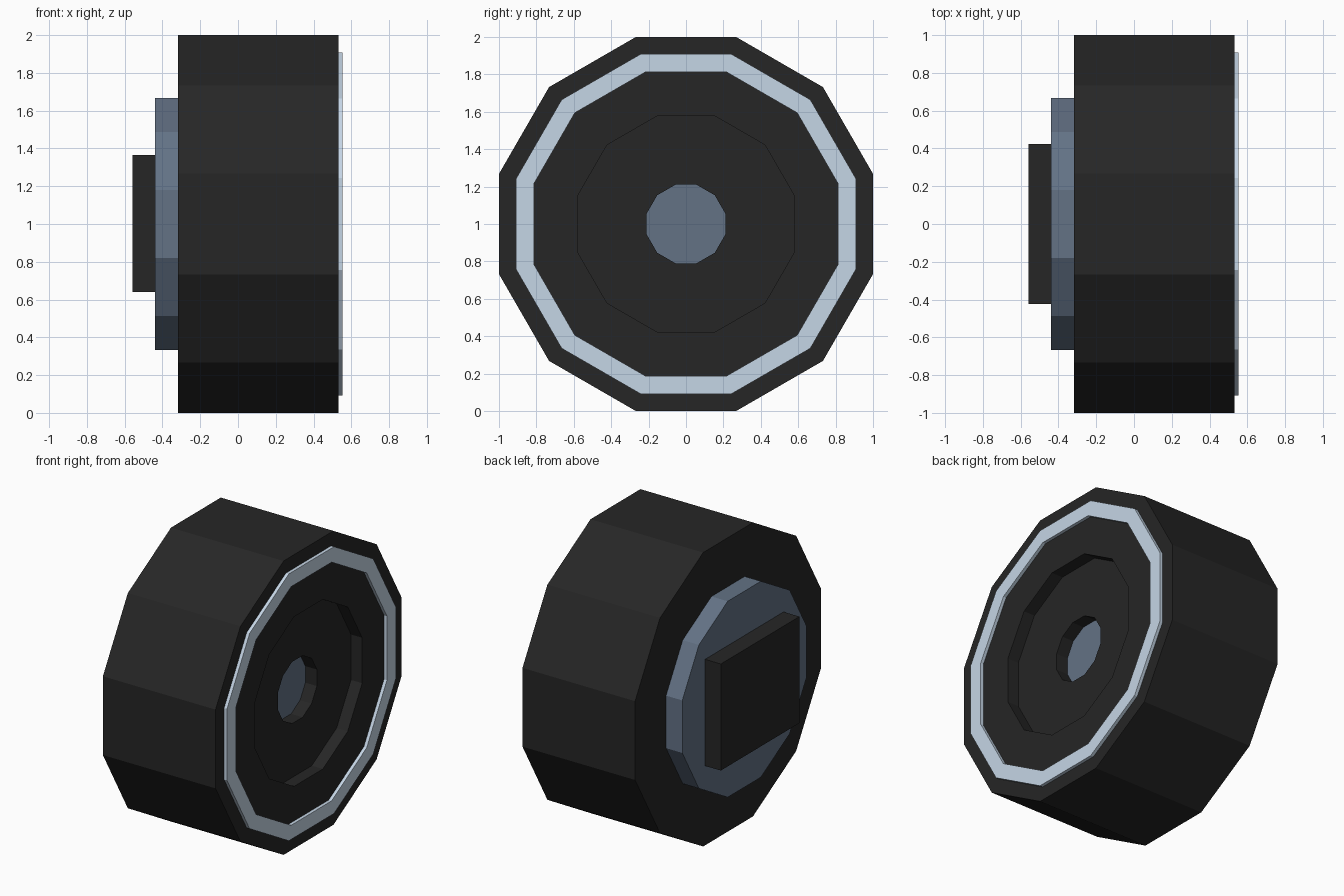
import bpy
import bmesh
import math

cube = bpy.data.objects.get("Cube")
if cube:
    bpy.data.objects.remove(cube, do_unlink=True)

SIDES = 12
CENTRE_Z = 1.0


def material(name, rgb):
    mat = bpy.data.materials.new(name)
    mat.use_nodes = True
    colour = (*rgb, 1.0)
    mat.diffuse_color = colour
    mat.node_tree.nodes["Principled BSDF"].inputs["Base Color"].default_value = colour
    return mat


rubber = material("black rubber", (0.019, 0.019, 0.019))
steel = material("blue grey steel", (0.125, 0.168, 0.235))
trim = material("pale blue trim", (0.56, 0.67, 0.79))


def finish(name, bm, mat):
    bmesh.ops.recalc_face_normals(bm, faces=bm.faces)
    mesh = bpy.data.meshes.new(name)
    bm.to_mesh(mesh)
    bm.free()
    mesh.materials.append(mat)
    obj = bpy.data.objects.new(name, mesh)
    bpy.context.collection.objects.link(obj)
    return obj


def lathe(name, profile, mat, closed=True):
    """Spin (x, flat-side radius) points round the x axis; open profiles get end caps."""
    bm = bmesh.new()
    rings = []
    for x, flat_radius in profile:
        r = flat_radius / math.cos(math.pi / SIDES)
        angles = [2 * math.pi * (i + 0.5) / SIDES for i in range(SIDES)]
        rings.append([bm.verts.new((x, r * math.cos(a), CENTRE_Z + r * math.sin(a)))
                      for a in angles])
    pairs = list(zip(rings, rings[1:]))
    if closed:
        pairs.append((rings[-1], rings[0]))
    else:
        bm.faces.new(rings[0])
        bm.faces.new(rings[-1])
    for a, b in pairs:
        for i in range(SIDES):
            j = (i + 1) % SIDES
            bm.faces.new((a[i], a[j], b[j], b[i]))
    return finish(name, bm, mat)


# Tyre body with a stepped recess and a bore in its outer (+x) face
lathe("tyre", [(-0.317, 0.21), (-0.317, 1.0), (0.531, 1.0),
               (0.531, 0.577), (0.447, 0.577), (0.447, 0.21)], rubber)

# Raised pale band on the outer face
lathe("trim_ring", [(0.531, 0.812), (0.531, 0.908),
                    (0.553, 0.908), (0.553, 0.812)], trim)

# Axle core closing the bore, and the wide hub disc on the inner side
lathe("axle", [(-0.35, 0.211), (0.36, 0.211)], steel, closed=False)
lathe("hub_disc", [(-0.439, 0.667), (-0.317, 0.667)], steel, closed=False)

# Rectangular mounting plate on the hub disc
bm = bmesh.new()
bmesh.ops.create_cube(bm, size=1.0)
bmesh.ops.scale(bm, vec=(0.119, 0.845, 0.725), verts=bm.verts)
bmesh.ops.translate(bm, vec=(-0.4985, 0.0, 1.0025), verts=bm.verts)
finish("mounting_plate", bm, rubber)
